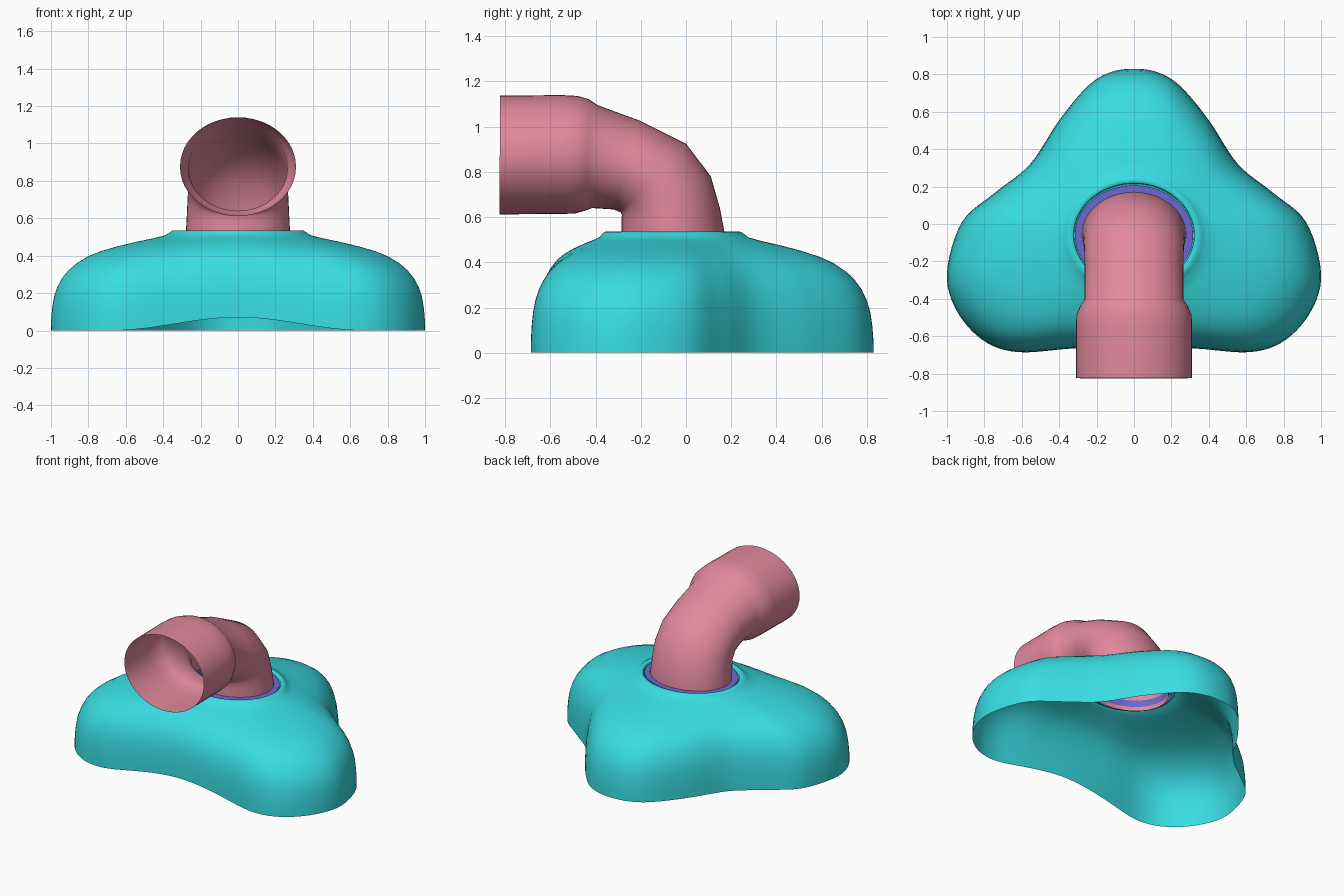
import bpy, bmesh, math
from mathutils import Vector

if "Cube" in bpy.data.objects:
    bpy.data.objects.remove(bpy.data.objects["Cube"])

CY = -0.06   # y of the collar axis


def material(name, rgb):
    m = bpy.data.materials.new(name)
    m.diffuse_color = (*rgb, 1)
    m.use_nodes = True
    m.node_tree.nodes["Principled BSDF"].inputs["Base Color"].default_value = m.diffuse_color
    return m


def loft(name, rings, mat, angle=60):
    """Skin a list of equal-length closed rings, open at both ends."""
    bm = bmesh.new()
    rows = [[bm.verts.new(p) for p in ring] for ring in rings]
    n = len(rows[0])
    for a, b in zip(rows, rows[1:]):
        for i in range(n):
            j = (i + 1) % n
            bm.faces.new((a[i], a[j], b[j], b[i]))
    me = bpy.data.meshes.new(name)
    bm.to_mesh(me)
    bm.free()
    me.materials.append(mat)
    ob = bpy.data.objects.new(name, me)
    bpy.context.collection.objects.link(ob)
    bpy.ops.object.select_all(action='DESELECT')
    ob.select_set(True)
    bpy.context.view_layer.objects.active = ob
    bpy.ops.object.shade_smooth_by_angle(angle=math.radians(angle))
    return ob


def spline(points, steps):
    """Closed Catmull-Rom curve."""
    out, n = [], len(points)
    for i in range(n):
        a, b, c, d = (Vector(points[(i + k) % n]) for k in (-1, 0, 1, 2))
        for s in range(steps):
            t = s / steps
            out.append(0.5 * (2 * b + (c - a) * t + (2 * a - 5 * b + 4 * c - d) * t ** 2
                              + (3 * b - a - 3 * c + d) * t ** 3))
    return out


def ellipse(rx, ry, z, n=64):
    return [(rx * math.cos(2 * math.pi * i / n), CY + ry * math.sin(2 * math.pi * i / n), z)
            for i in range(n)]


cyan = material("turquoise", (0.04, 0.72, 0.76))
pink = material("rose pink", (0.75, 0.25, 0.34))
purple = material("violet", (0.15, 0.14, 0.63))

# Three-lobed outline of the shell: right half mirrored to the left
half = [(0, 0.83), (0.13, 0.81), (0.25, 0.735), (0.40, 0.555), (0.556, 0.32), (0.74, 0.17),
        (0.92, 0.01), (1.0, -0.26), (0.95, -0.46), (0.81, -0.62), (0.62, -0.685),
        (0.32, -0.665), (0, -0.655)]
outline = spline(half + [(-x, y) for x, y in half[-2:0:-1]], 6)

# Shell: inner lip, flat collar, then a dome profile blended out to the outline
rings = []
for rx, ry, z in [(0.295, 0.25, 0.465), (0.32, 0.275, 0.475), (0.322, 0.277, 0.53),
                  (0.328, 0.283, 0.536)]:
    ring = []
    for p in outline:
        a = math.atan2(p.y - CY, p.x)
        ring.append((rx * math.cos(a), CY + ry * math.sin(a), z))
    rings.append(ring)
profile = [(0, 0.535), (0.025, 0.525), (0.06, 0.51), (0.15, 0.495), (0.3, 0.475), (0.46, 0.45),
           (0.6, 0.423), (0.7, 0.396), (0.8, 0.355), (0.86, 0.32), (0.91, 0.28), (0.95, 0.23),
           (0.975, 0.18), (0.99, 0.12), (0.998, 0.06), (1, 0)]
for t, z in profile:
    ring = []
    for p in outline:
        a = math.atan2(p.y - CY, p.x)
        r = Vector((0.35 * math.cos(a), CY + 0.302 * math.sin(a)))
        q = r.lerp(p, t)
        # lower rim arches up at the front
        arch = 0.07 * math.cos(p.x / 0.68 * math.pi / 2) ** 2 if p.y < -0.5 and abs(p.x) < 0.68 else 0
        ring.append((q.x, q.y, z + arch * (1 - z / 0.535)))
    rings.append(ring)
loft("mask_shell", rings[::-1], cyan)

# Sealing ring between the collar and the pipe
loft("seal_ring", [ellipse(0.312, 0.264, 0.48), ellipse(0.316, 0.267, 0.527),
                   ellipse(0.275, 0.224, 0.527), ellipse(0.275, 0.224, 0.48)], purple, 40)

# Elbow pipe: each section is outer (y, z), inner (y, z), half width
sections = [((0.17, 0.45), (-0.285, 0.45), 0.278),
            ((0.17, 0.535), (-0.285, 0.535), 0.278),
            ((0.15, 0.64), (-0.285, 0.58), 0.274),
            ((0.11, 0.78), (-0.284, 0.61), 0.27),
            ((0.0, 0.925), (-0.29, 0.622), 0.266),
            ((-0.2, 1.025), (-0.32, 0.634), 0.264),
            ((-0.39, 1.095), (-0.415, 0.64), 0.264),
            ((-0.43, 1.122), (-0.44, 0.63), 0.286),
            ((-0.48, 1.136), (-0.49, 0.616), 0.308),
            ((-0.55, 1.14), (-0.55, 0.614), 0.31),
            ((-0.822, 1.137), (-0.826, 0.612), 0.31)]
rings = []
for outer, inner, w in sections:
    o, i = Vector((0, *outer)), Vector((0, *inner))
    mid, arm = (o + i) / 2, (o - i) / 2
    rings.append([mid + arm * math.sin(k * math.pi / 24) + Vector((w * math.cos(k * math.pi / 24), 0, 0))
                  for k in range(48)])
loft("elbow_pipe", rings, pink)
